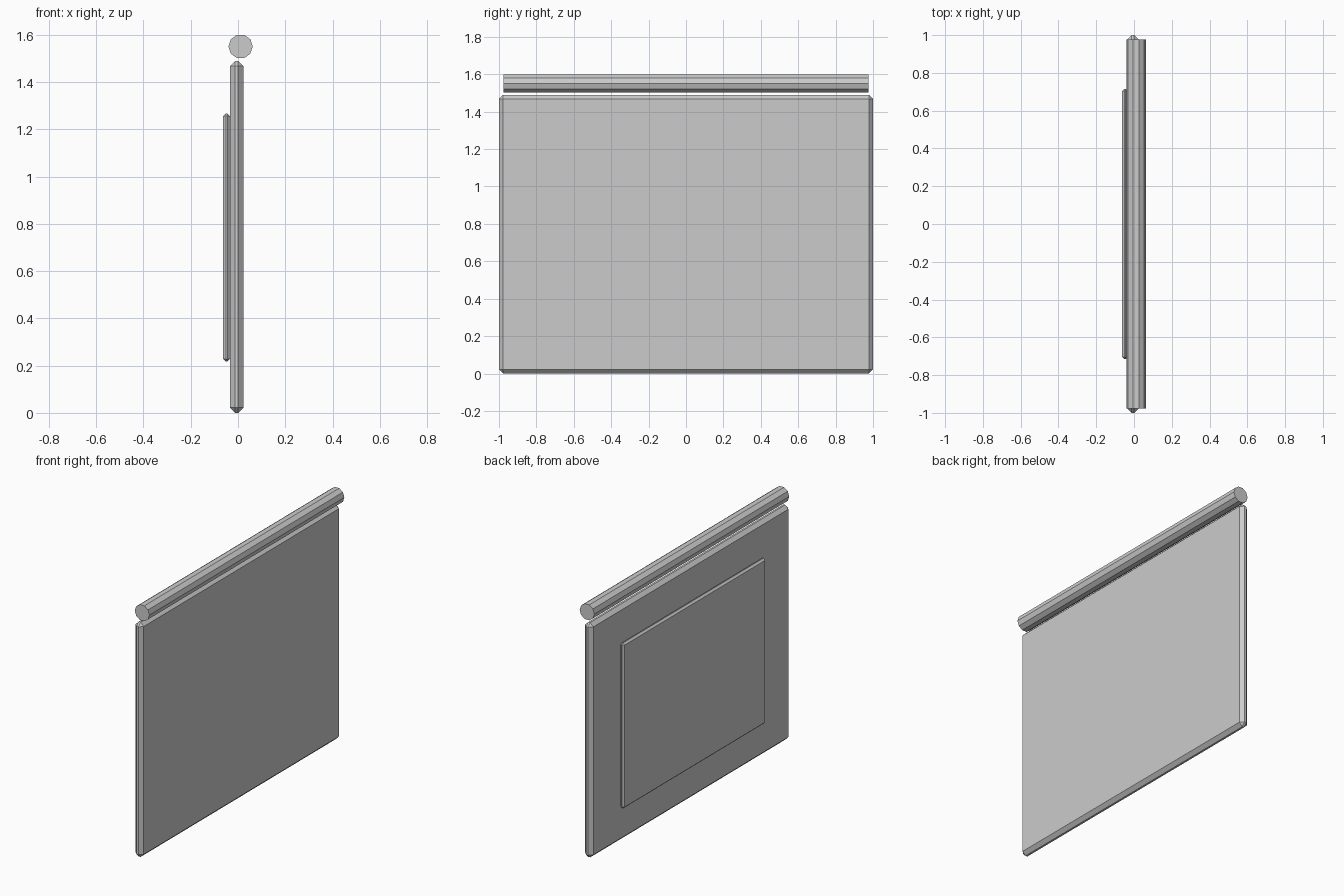
import bpy, bmesh
from math import pi
from mathutils import Matrix, Vector

if "Cube" in bpy.data.objects:
    bpy.data.objects.remove(bpy.data.objects["Cube"])


def finish(bm, name):
    mesh = bpy.data.meshes.new(name)
    bm.to_mesh(mesh)
    bm.free()
    obj = bpy.data.objects.new(name, mesh)
    bpy.context.collection.objects.link(obj)
    return obj


def chamfered_panel(name, lo, hi, chamfer):
    lo, hi = Vector(lo), Vector(hi)
    bm = bmesh.new()
    bmesh.ops.create_cube(bm, size=1, matrix=Matrix.Translation((lo + hi) / 2)
                          @ Matrix.Diagonal((*(hi - lo), 1)))
    obj = finish(bm, name)
    bevel = obj.modifiers.new("chamfer", 'BEVEL')
    bevel.width = chamfer
    bevel.segments = 1
    return obj


# Main board and the thinner panel on its back
chamfered_panel("board", (-0.034, -1.0, 0.0), (0.023, 1.0, 1.49), 0.022)
chamfered_panel("back_panel", (-0.0625, -0.715, 0.217), (-0.034, 0.715, 1.267), 0.011)

# Ten-sided roller above the board, corners pointing along x
bm = bmesh.new()
bmesh.ops.create_cone(bm, cap_ends=True, segments=10, radius1=0.0515, radius2=0.0515,
                      depth=1.954, matrix=Matrix.Translation((0.011, 0, 1.551))
                      @ Matrix.Rotation(pi / 2, 4, 'X') @ Matrix.Rotation(pi / 2, 4, 'Z'))
finish(bm, "top_roller")
